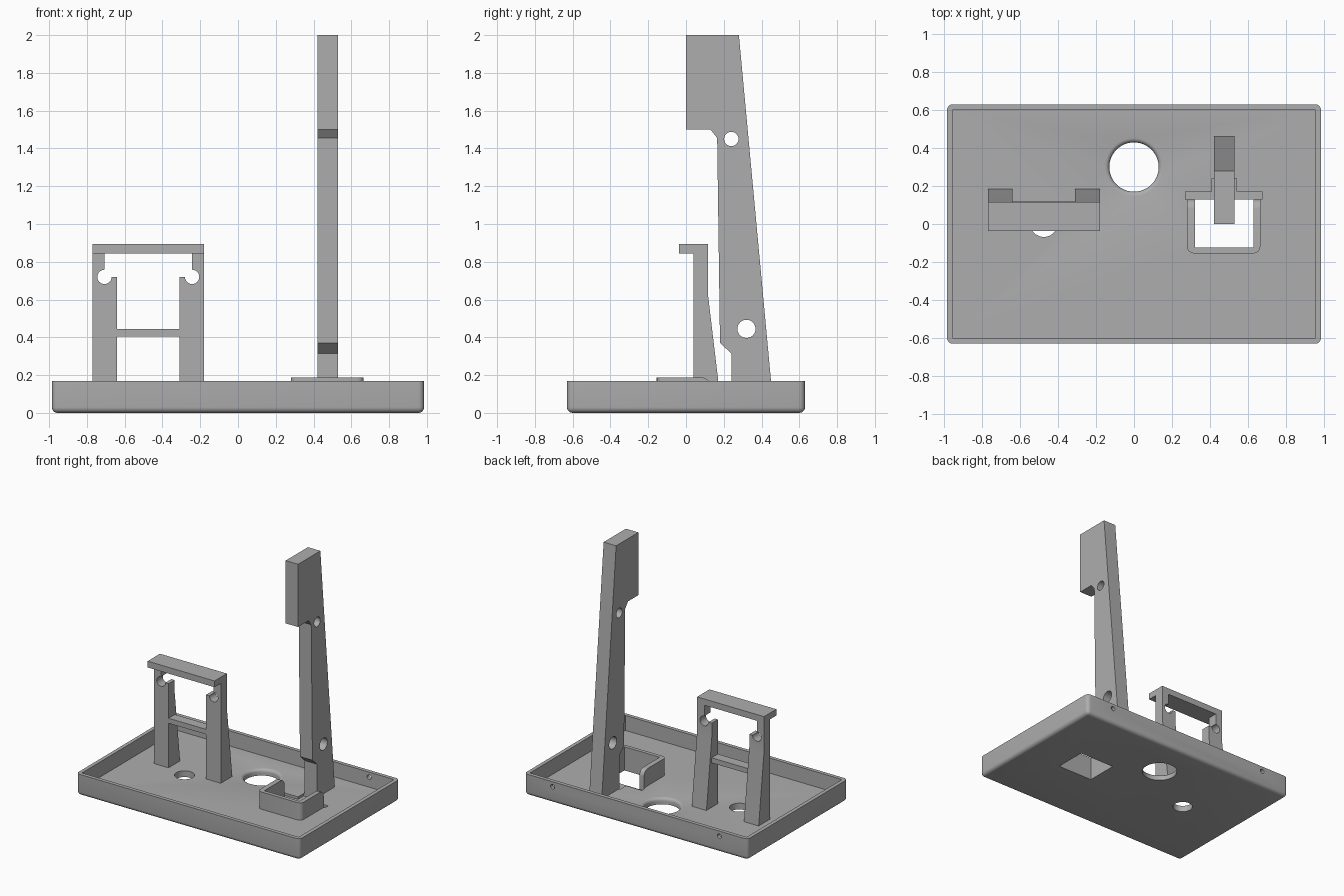
import bpy, bmesh, math
from mathutils import Vector

if "Cube" in bpy.data.objects:
    bpy.data.objects.remove(bpy.data.objects["Cube"])

grey = bpy.data.materials.new("plain grey")
grey.diffuse_color = (0.42, 0.42, 0.42, 1)
grey.use_nodes = True
grey.node_tree.nodes["Principled BSDF"].inputs["Base Color"].default_value = grey.diffuse_color
FLOOR = 0.05   # top of the tray floor
ROOT = 0.03    # uprights are sunk slightly into the floor


def finish(name, bm):
    bmesh.ops.recalc_face_normals(bm, faces=bm.faces)
    me = bpy.data.meshes.new(name)
    bm.to_mesh(me)
    bm.free()
    ob = bpy.data.objects.new(name, me)
    bpy.context.collection.objects.link(ob)
    me.materials.append(grey)
    return ob


def prism(name, pts, lo, hi, axis):
    """Extrude a 2D profile along an axis: x takes (y,z), y takes (x,z), z takes (x,y)."""
    place = {'x': lambda p, d: (d, p[0], p[1]),
             'y': lambda p, d: (p[0], d, p[1]),
             'z': lambda p, d: (p[0], p[1], d)}[axis]
    bm = bmesh.new()
    face = bm.faces.new([bm.verts.new(place(p, lo)) for p in pts])
    ext = bmesh.ops.extrude_face_region(bm, geom=[face])
    move = Vector(place((0, 0), hi - lo))
    bmesh.ops.translate(bm, vec=move, verts=[v for v in ext['geom'] if isinstance(v, bmesh.types.BMVert)])
    return finish(name, bm)


def box(name, x, y, z):
    return prism(name, [(x[0], y[0]), (x[1], y[0]), (x[1], y[1]), (x[0], y[1])], z[0], z[1], 'z')


def arc(cx, cy, r, a0, a1, n):
    return [(cx + r * math.cos(math.radians(a0 + (a1 - a0) * i / n)),
             cy + r * math.sin(math.radians(a0 + (a1 - a0) * i / n))) for i in range(n + 1)]


def rod(cx, cy, r, lo, hi, axis, n=40):
    return prism("cutter", arc(cx, cy, r, 0, 360, n)[:-1], lo, hi, axis)


def apply(ob, mod):
    bpy.context.view_layer.objects.active = ob
    bpy.ops.object.modifier_apply(modifier=mod.name)


def cut(ob, *cutters):
    for c in cutters:
        m = ob.modifiers.new("cut", 'BOOLEAN')
        m.operation, m.solver, m.object = 'DIFFERENCE', 'EXACT', c
        apply(ob, m)
        bpy.data.objects.remove(c)


def smooth(ob):
    bpy.ops.object.select_all(action='DESELECT')
    ob.select_set(True)
    bpy.context.view_layer.objects.active = ob
    bpy.ops.object.shade_smooth_by_angle(angle=math.radians(30))


# Tray: rounded on the bottom and upright edges, hollowed from above
bm = bmesh.new()
bmesh.ops.create_cube(bm, size=1)
bmesh.ops.scale(bm, vec=(1.97, 1.26, 0.17), verts=bm.verts)
bmesh.ops.translate(bm, vec=(0, 0, 0.085), verts=bm.verts)
edges = [e for e in bm.edges if any(v.co.z < 0.1 for v in e.verts)]
bmesh.ops.bevel(bm, geom=edges, offset=0.03, segments=5, profile=0.5, affect='EDGES')
tray = finish("tray", bm)
cut(tray, box("cutter", (-0.955, 0.955), (-0.6, 0.6), (FLOOR, 0.3)))

# Floor openings: large hole with eased rim, small hole, square window
bm = bmesh.new()
rings = [(0.13, -0.1)] + [(0.153 - 0.023 * math.cos(math.radians(a)),
                           FLOOR - 0.023 + 0.023 * math.sin(math.radians(a)))
                          for a in (0, 22.5, 45, 67.5, 90)] + [(0.153, 0.1)]
loops = [[bm.verts.new((x, y, z)) for x, y in arc(0, 0.3, r, 0, 360, 48)[:-1]] for r, z in rings]
for a, b in zip(loops, loops[1:]):
    for i in range(48):
        bm.faces.new((a[i], a[(i + 1) % 48], b[(i + 1) % 48], b[i]))
bm.faces.new(loops[0])
bm.faces.new(loops[-1])
cut(tray, finish("cutter", bm),
    rod(-0.475, 0.005, 0.073, -0.1, 0.1, 'z'),
    box("cutter", (0.32, 0.63), (-0.125, 0.13), (-0.1, 0.1)))

# Shallow T-shaped recess behind the window
tee = [(0.27, 0.13), (0.675, 0.13), (0.675, 0.17), (0.54, 0.17),
       (0.54, 0.24), (0.41, 0.24), (0.41, 0.17), (0.27, 0.17)]
cut(tray, prism("cutter", tee, 0.03, 0.1, 'z'))

# Screw holes in the back wall
cut(tray, *[rod(sx * 0.735, 0.13, 0.018, 0.55, 0.7, 'y', 20) for sx in (-1, 1)])
smooth(tray)

# U-shaped guard around the window, rounded at the open ends
guard = prism("window_guard",
              [(0.28, 0.13)] + arc(0.315, -0.12, 0.035, 180, 270, 4)
              + arc(0.63, -0.12, 0.035, 270, 360, 4)
              + [(0.665, 0.13), (0.63, 0.13), (0.63, -0.125), (0.32, -0.125), (0.32, 0.13)],
              0.04, 0.188, 'z')
cut(guard, prism("cutter", [(0.2, 0.3), (0.08, 0.3), (0.08, 0.188)]
                 + arc(0.08, 0.138, 0.05, 90, 0, 6) + [(0.2, 0.138)], 0.2, 0.75, 'x'))
smooth(guard)

# Tall arm with two cross holes
arm = prism("tall_arm",
            [(0, 2), (0, 1.5), (0.13, 1.5), (0.165, 1.455), (0.18, 0.37), (0.24, 0.315),
             (0.24, ROOT), (0.463, ROOT), (0.28, 2)], 0.42, 0.53, 'x')
cut(arm, rod(0.24, 1.45, 0.038, 0.3, 0.7, 'x'), rod(0.32, 0.445, 0.048, 0.3, 0.7, 'x'))
smooth(arm)

# Short stand: mirrored hooked legs tapering upward at the back
MID = -0.475
for name, s in (("left_leg", -1), ("right_leg", 1)):
    hook = [(0.295, ROOT), (0.295, 0.85), (0.232, 0.85)] + arc(0.232, 0.72, 0.038, 90, -180, 18) \
        + [(0.165, 0.72), (0.165, ROOT)]
    leg = prism(name, [(MID + s * x, z) for x, z in hook], 0.04, 0.3, 'y')
    cut(leg, prism("cutter", [(0.187, 0), (0.185, 0.05), (0.117, 0.62), (0.117, 1), (0.5, 1), (0.5, 0)],
                   -1, 0, 'x'))
    smooth(leg)
box("stand_top", (-0.77, -0.18), (-0.038, 0.117), (0.845, 0.895))
box("stand_crossbar", (-0.645, -0.305), (0.04, 0.12), (0.405, 0.445))
